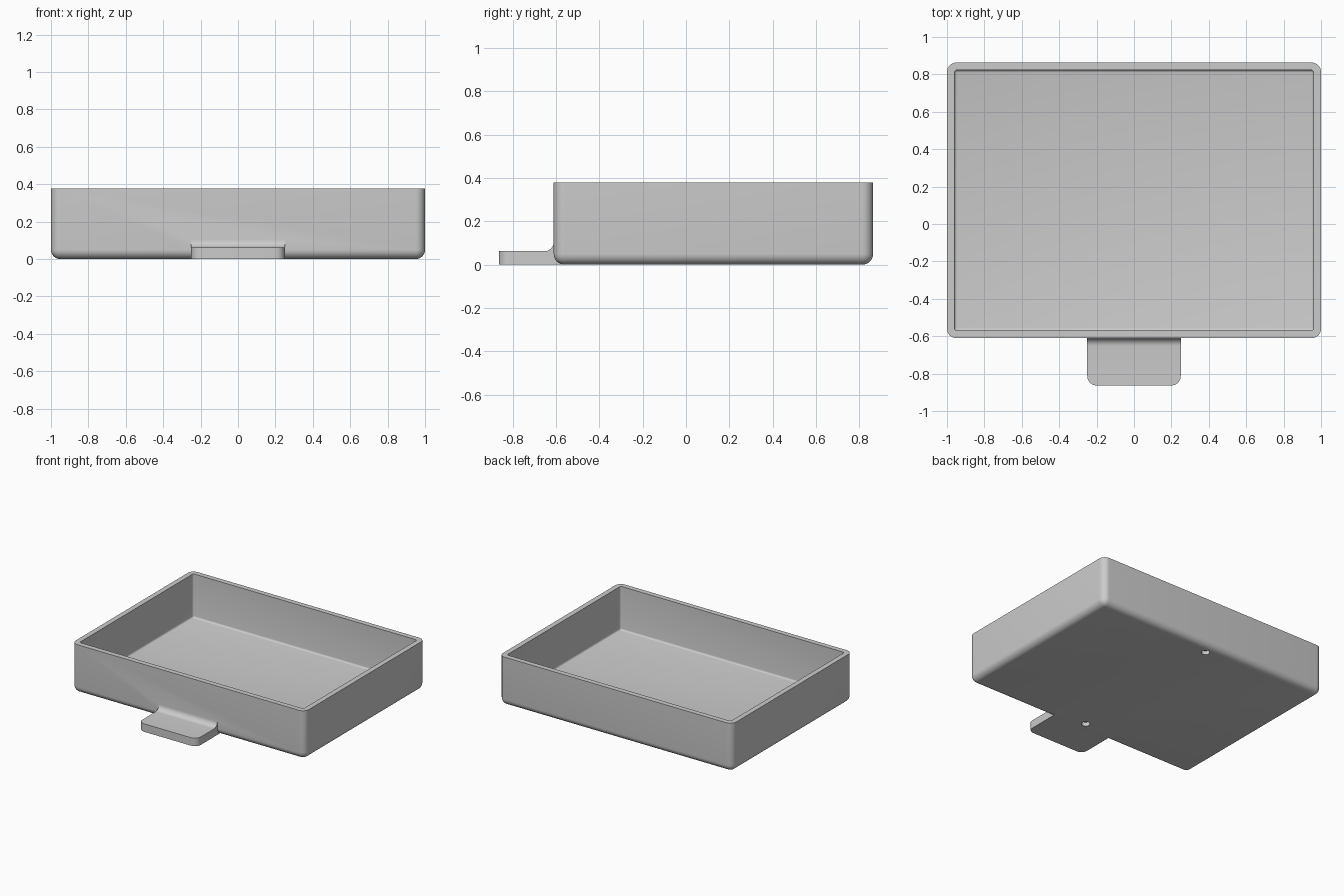
import bpy, bmesh, math

cube = bpy.data.objects.get("Cube")
if cube:
    bpy.data.objects.remove(cube, do_unlink=True)

grey = bpy.data.materials.new("light grey")
grey.use_nodes = True
colour = (0.6, 0.6, 0.6, 1)
grey.diffuse_color = colour
grey.node_tree.nodes["Principled BSDF"].inputs["Base Color"].default_value = colour

BACK, FRONT, HEIGHT, WALL, ROUND = 0.863, -0.61, 0.378, 0.04, 0.05
MID = (BACK + FRONT) / 2


def finish(name, bm):
    bmesh.ops.recalc_face_normals(bm, faces=bm.faces)
    mesh = bpy.data.meshes.new(name)
    bm.to_mesh(mesh)
    bm.free()
    mesh.materials.append(grey)
    ob = bpy.data.objects.new(name, mesh)
    bpy.context.collection.objects.link(ob)
    return ob


def rounded_box(name, x, y0, y1, z0, z1, radius, segments):
    """Box with every edge rounded except those around the top."""
    bm = bmesh.new()
    bmesh.ops.create_cube(bm, size=1)
    for v in bm.verts:
        v.co = (v.co.x * 2 * x, y1 if v.co.y > 0 else y0, z1 if v.co.z > 0 else z0)
    edges = [e for e in bm.edges if any(v.co.z < z1 - 0.01 for v in e.verts)]
    bmesh.ops.bevel(bm, geom=edges, offset=radius, segments=segments,
                    profile=0.5, affect='EDGES')
    return finish(name, bm)


def combine(target, other, operation):
    mod = target.modifiers.new(operation.title(), 'BOOLEAN')
    mod.operation, mod.solver, mod.object = operation, 'EXACT', other
    bpy.context.view_layer.objects.active = target
    bpy.ops.object.modifier_apply(modifier=mod.name)
    bpy.data.objects.remove(other, do_unlink=True)


# Open tray with a hollow inside
tray = rounded_box("tray", 1, FRONT, BACK, 0, HEIGHT, ROUND, 8)
hollow = rounded_box("hollow", 1 - WALL, FRONT + WALL, BACK - WALL, WALL, HEIGHT + 0.2, 0.014, 4)
combine(tray, hollow, 'DIFFERENCE')

# Front pull tab: side profile with a concave fillet against the tray
TAB, TIP, FILLET = 0.062, -0.863, 0.042
profile = [(TIP, 0), (TIP, TAB)]
for i in range(9):
    a = math.radians(90 * i / 8)
    profile.append((FRONT - FILLET + FILLET * math.sin(a), TAB + FILLET * (1 - math.cos(a))))
profile += [(FRONT + 0.02, TAB + FILLET), (FRONT + 0.02, 0.03), (FRONT + ROUND, 0.03), (FRONT + ROUND, 0)]
bm = bmesh.new()
side = bm.faces.new([bm.verts.new((-0.25, y, z)) for y, z in profile])
grown = bmesh.ops.extrude_face_region(bm, geom=[side])["geom"]
for v in grown:
    if isinstance(v, bmesh.types.BMVert):
        v.co.x = 0.25
corners = [e for e in bm.edges if all(abs(v.co.y - TIP) < 0.001 for v in e.verts)
           and abs(e.verts[0].co.z - e.verts[1].co.z) > 0.01]
bmesh.ops.bevel(bm, geom=corners, offset=0.05, segments=8, profile=0.5, affect='EDGES')
combine(tray, finish("pull_tab", bm), 'UNION')

# Two shallow round sockets in the underside
for y in (MID - 0.655, MID + 0.655):
    bm = bmesh.new()
    bmesh.ops.create_cone(bm, cap_ends=True, segments=32, radius1=0.03, radius2=0.03, depth=0.06)
    bmesh.ops.translate(bm, verts=bm.verts, vec=(0, y, 0))
    combine(tray, finish("socket", bm), 'DIFFERENCE')

bpy.ops.object.select_all(action='DESELECT')
tray.select_set(True)
bpy.context.view_layer.objects.active = tray
bpy.ops.object.shade_smooth_by_angle(angle=math.radians(30))
